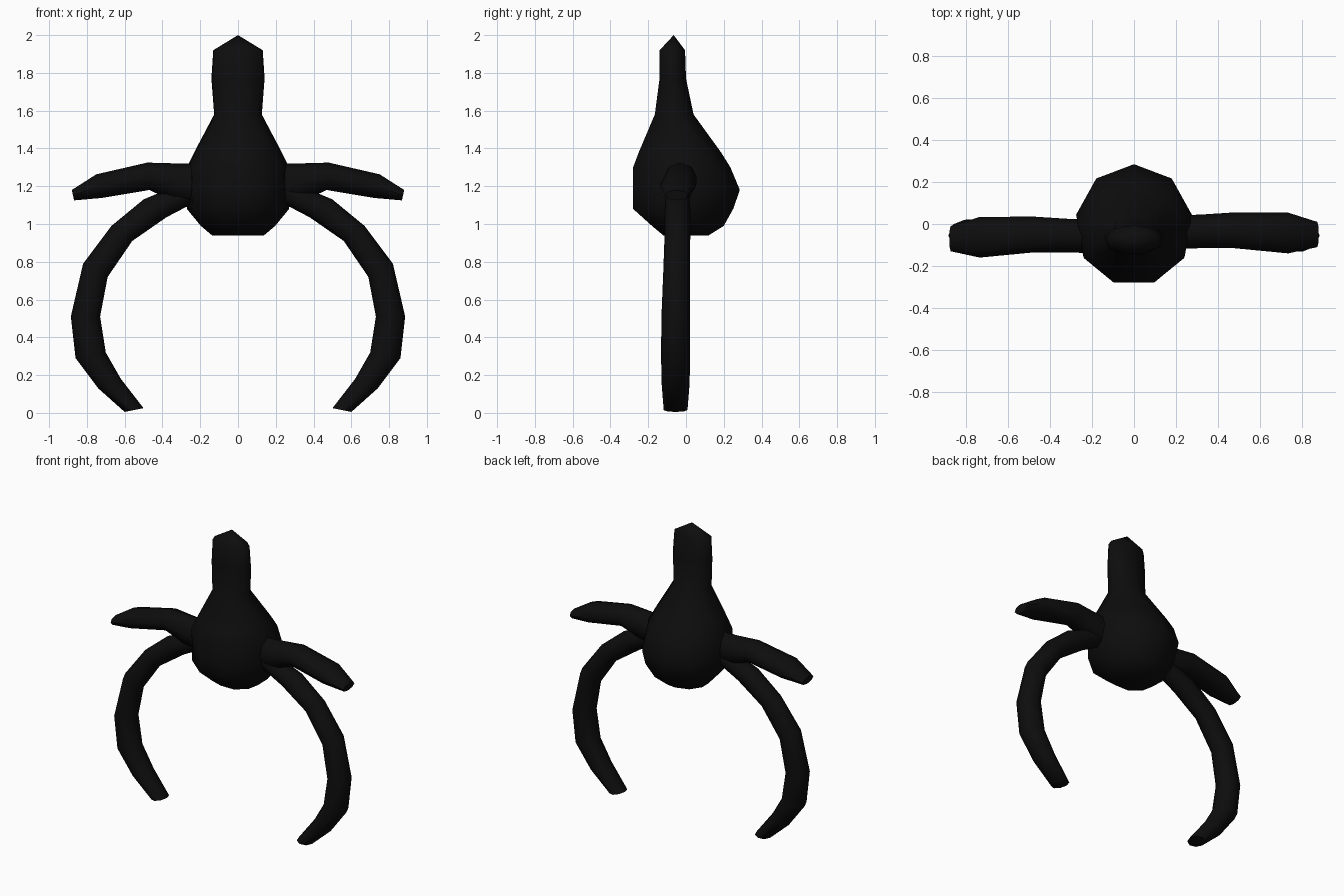
import bpy, bmesh, math
from mathutils import Vector

cube = bpy.data.objects.get("Cube")
if cube:
    bpy.data.objects.remove(cube, do_unlink=True)

# Single near-black skin
skin = bpy.data.materials.new("black_skin")
skin.use_nodes = True
colour = (0.004, 0.004, 0.004, 1)
skin.diffuse_color = colour
skin.node_tree.nodes["Principled BSDF"].inputs["Base Color"].default_value = colour


def loft(name, rings, sides):
    """Skin a closed tube through rings given as (centre, side axis, depth axis)."""
    bm = bmesh.new()
    loops = []
    for centre, u, v in rings:
        angles = [2 * math.pi * i / sides for i in range(sides)]
        loops.append([bm.verts.new(centre + u * math.sin(a) + v * math.cos(a)) for a in angles])
    for a, b in zip(loops, loops[1:]):
        for i in range(sides):
            j = (i + 1) % sides
            bm.faces.new((a[i], a[j], b[j], b[i]))
    bm.faces.new(loops[0])
    bm.faces.new(loops[-1])
    bmesh.ops.remove_doubles(bm, verts=bm.verts, dist=0.003)
    bmesh.ops.recalc_face_normals(bm, faces=bm.faces)
    mesh = bpy.data.meshes.new(name)
    bm.to_mesh(mesh)
    bm.free()
    mesh.materials.append(skin)
    obj = bpy.data.objects.new(name, mesh)
    bpy.context.collection.objects.link(obj)
    bpy.ops.object.select_all(action="DESELECT")
    obj.select_set(True)
    bpy.context.view_layer.objects.active = obj
    bpy.ops.object.shade_smooth_by_angle(angle=math.radians(60))
    return obj


def limb(name, side, sections):
    """Each section: outer x, z, inner x, z, centre y, half depth."""
    rings = []
    for ox, oz, ix, iz, y, depth in sections:
        outer, inner = Vector((ox * side, y, oz)), Vector((ix * side, y, iz))
        rings.append(((outer + inner) / 2, (outer - inner) / 2, Vector((0, depth, 0))))
    loft(name, rings, 8)


# Pear-shaped body rising into a head: height, half width, front y, back y
body = [
    (0.94, 0.14, -0.12, 0.12), (0.99, 0.20, -0.18, 0.20),
    (1.08, 0.275, -0.28, 0.25), (1.18, 0.28, -0.28, 0.285),
    (1.30, 0.275, -0.28, 0.235), (1.38, 0.235, -0.25, 0.185),
    (1.58, 0.128, -0.165, 0.04), (1.77, 0.143, -0.14, 0.0),
    (1.92, 0.133, -0.14, -0.005), (2.0, 0.0, -0.065, -0.065),
]
rings = []
for z, half, front, back in body:
    depth = (back - front) / 1.94
    rings.append((Vector((0, back - depth, z)), Vector((half, 0, 0)), Vector((0, depth, 0))))
loft("body", rings, 9)

# Short arms reaching sideways and long legs curving inward
arm = [
    (0.18, 1.32, 0.18, 1.10, -0.04, 0.08), (0.30, 1.32, 0.34, 1.12, -0.035, 0.08),
    (0.48, 1.325, 0.47, 1.18, -0.03, 0.085), (0.75, 1.263, 0.72, 1.138, -0.043, 0.097),
    (0.88, 1.18, 0.868, 1.125, -0.05, 0.06),
]
leg = [
    (0.24, 1.24, 0.18, 1.14, -0.045, 0.06), (0.50, 1.13, 0.38, 1.035, -0.045, 0.068),
    (0.67, 0.99, 0.56, 0.91, -0.045, 0.068), (0.82, 0.79, 0.69, 0.72, -0.05, 0.07),
    (0.885, 0.51, 0.73, 0.51, -0.055, 0.075), (0.86, 0.29, 0.70, 0.32, -0.055, 0.077),
    (0.74, 0.13, 0.62, 0.18, -0.055, 0.074), (0.60, 0.005, 0.50, 0.025, -0.055, 0.063),
]
for label, side in (("left", 1), ("right", -1)):
    shift = 0 if side > 0 else -0.02
    limb(label + "_arm", side, [(*s[:4], s[4] + shift, s[5]) for s in arm])
    limb(label + "_leg", side, leg)
